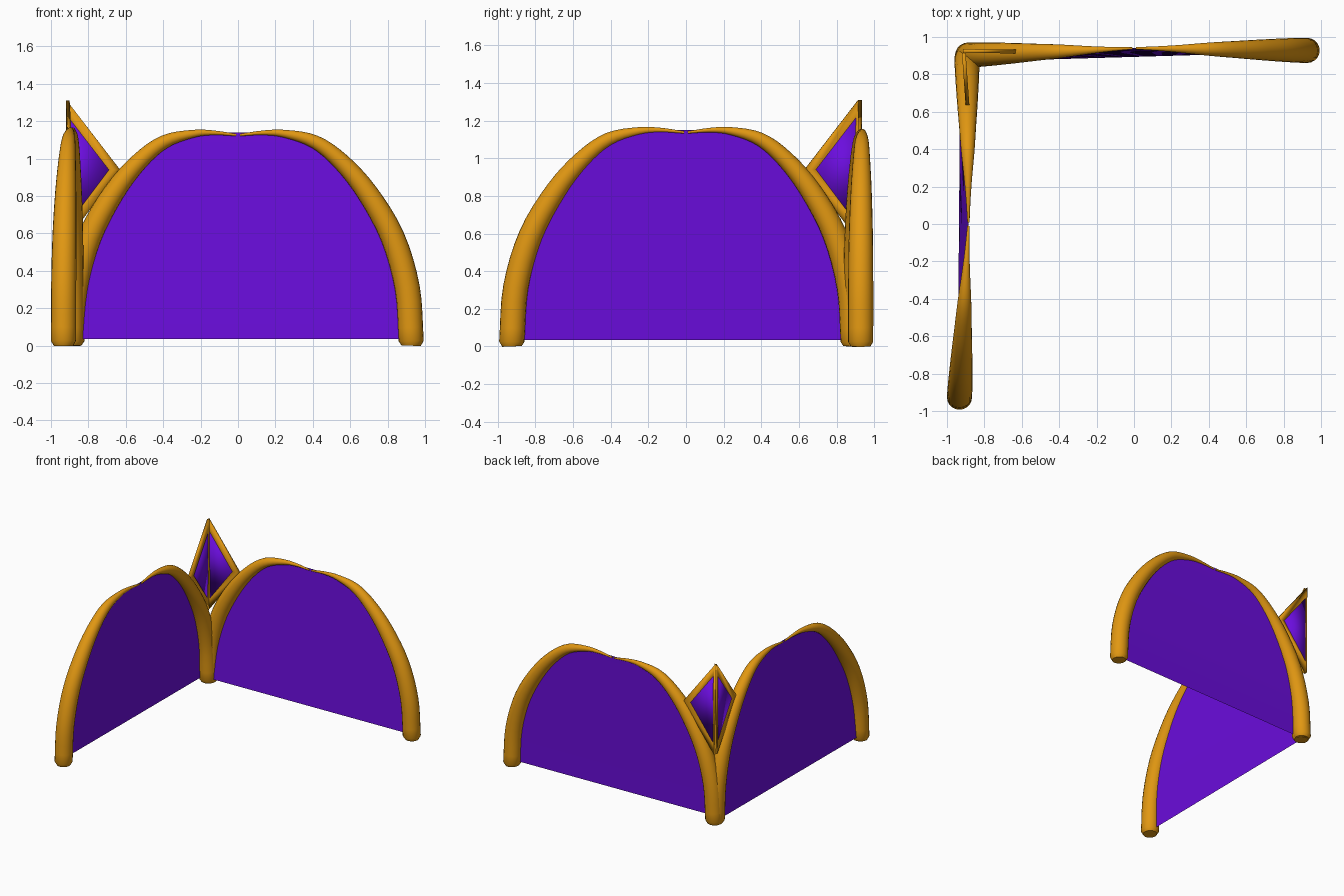
import bpy, bmesh, math
from mathutils import Vector

if "Cube" in bpy.data.objects:
    bpy.data.objects.remove(bpy.data.objects["Cube"])


def material(name, rgb):
    m = bpy.data.materials.new(name)
    m.diffuse_color = (*rgb, 1)
    m.use_nodes = True
    m.node_tree.nodes["Principled BSDF"].inputs["Base Color"].default_value = m.diffuse_color
    return m


GOLD = material("gold", (0.75, 0.31, 0.006))
PURPLE = material("purple", (0.147, 0.004, 0.73))


def finish(name, bm, mat, thickness=0):
    bmesh.ops.recalc_face_normals(bm, faces=bm.faces)
    me = bpy.data.meshes.new(name)
    bm.to_mesh(me)
    bm.free()
    me.materials.append(mat)
    me.shade_smooth()
    me.set_sharp_from_angle(angle=math.radians(40))
    ob = bpy.data.objects.new(name, me)
    bpy.context.collection.objects.link(ob)
    if thickness:
        mod = ob.modifiers.new("thickness", 'SOLIDIFY')
        mod.thickness = thickness
        mod.offset = 0
    return ob


# Half arch from foot to crown: distance along wall, height, radius
ARM = [(0.925, 0.0, 0.052), (0.926, 0.025, 0.067), (0.905, 0.31, 0.067),
       (0.825, 0.585, 0.064), (0.69, 0.82, 0.056), (0.55, 0.985, 0.046),
       (0.41, 1.09, 0.036), (0.25, 1.133, 0.021), (0.13, 1.138, 0.012),
       (0.01, 1.126, 0.006)]


def smooth_path(points, steps=4):
    p = [Vector(q) for q in points]
    out = [p[0]]
    for i in range(1, len(p) - 1):
        a, b, c = p[i - 1], p[i], p[i + 1]
        d = p[min(i + 2, len(p) - 1)]
        if i == 1:
            a = b * 2 - c
        for k in range(steps):
            t = k / steps
            out.append(0.5 * (2 * b + (c - a) * t + (2 * a - 5 * b + 4 * c - d) * t * t
                              + (3 * b - a - 3 * c + d) * t ** 3))
    out.append(p[-1])
    return out


PATH = smooth_path(ARM)


def tube(name, centres, radii, across, sides=20):
    bm = bmesh.new()
    rings = []
    for i, (c, r) in enumerate(zip(centres, radii)):
        tan = centres[min(i + 1, len(centres) - 1)] - centres[max(i - 1, 0)]
        n = tan.cross(across).normalized()
        b = n.cross(tan).normalized()
        rings.append([bm.verts.new(c + r * (n * math.cos(2 * math.pi * k / sides)
                                            + b * math.sin(2 * math.pi * k / sides)))
                      for k in range(sides)])
    for r0, r1 in zip(rings, rings[1:]):
        for k in range(sides):
            j = (k + 1) % sides
            bm.faces.new((r0[k], r0[j], r1[j], r1[k]))
    bm.faces.new(rings[0])
    bm.faces.new(rings[-1])
    finish(name, bm, GOLD)


def wall(name, place, across, free, top, corner, base_free, base_corner, lift):
    """Two tapered arms and the leaning panel between them."""
    sides = {}
    for label, sign, end in (("free", 1, free), ("corner", -0.96, corner)):
        pts = []
        for a, z, r in PATH:
            d = top + (end - top) * a / 0.925
            pts.append(place(a * sign, d, z * lift))
        tube(f"{name}_{label}_arm", pts, [p.z for p in PATH], across)
    bm = bmesh.new()
    rows = []
    for a, z, r in PATH:
        if z < 0.02:
            continue
        z = max(z, 0.035)
        f = z / 1.138
        row = []
        for sign, base in ((1, base_free), (-0.96, base_corner)):
            row.append(bm.verts.new(place(a * sign, base + (top - base) * f, z * lift)))
        rows.append(row)
    for p, q in zip(rows, rows[1:]):
        bm.faces.new((p[0], p[1], q[1], q[0]))
    finish(f"{name}_panel", bm, PURPLE)


def leaf(name, place, seam, tip):
    """Half of the folded diamond: gold rim with a purple plate."""
    outer = [(-0.915, 1.31), (-0.63, 0.94), (-0.91, 0.57)]
    inner = [(-0.902, 1.215), (-0.69, 0.94), (-0.9, 0.66)]

    def pos(a, z):
        return place(a, seam + (tip - seam) * (a + 0.915) / 0.285, z)

    bm = bmesh.new()
    o = [bm.verts.new(pos(*p)) for p in outer]
    n = [bm.verts.new(pos(*p)) for p in inner]
    for i in range(3):
        j = (i + 1) % 3
        bm.faces.new((o[i], o[j], n[j], n[i]))
    finish(f"{name}_leaf_rim", bm, GOLD, 0.02)
    bm = bmesh.new()
    bm.faces.new([bm.verts.new(pos(*p)) for p in inner])
    finish(f"{name}_leaf_plate", bm, PURPLE, 0.008)


def on_back(a, d, z):
    return Vector((a, d, z))


def on_left(a, d, z):
    return Vector((d, -a, z))


# Back wall runs along x, left wall runs along y, meeting at the corner
wall("back", on_back, Vector((0, 1, 0)), 0.928, 0.94, 0.903, 0.92, 0.865, 1.0)
wall("left", on_left, Vector((1, 0, 0)), -0.933, -0.885, -0.893, -0.945, -0.93, 1.01)

# Folded diamond above the corner
leaf("back", on_back, 0.925, 0.922)
leaf("left", on_left, -0.91, -0.89)
